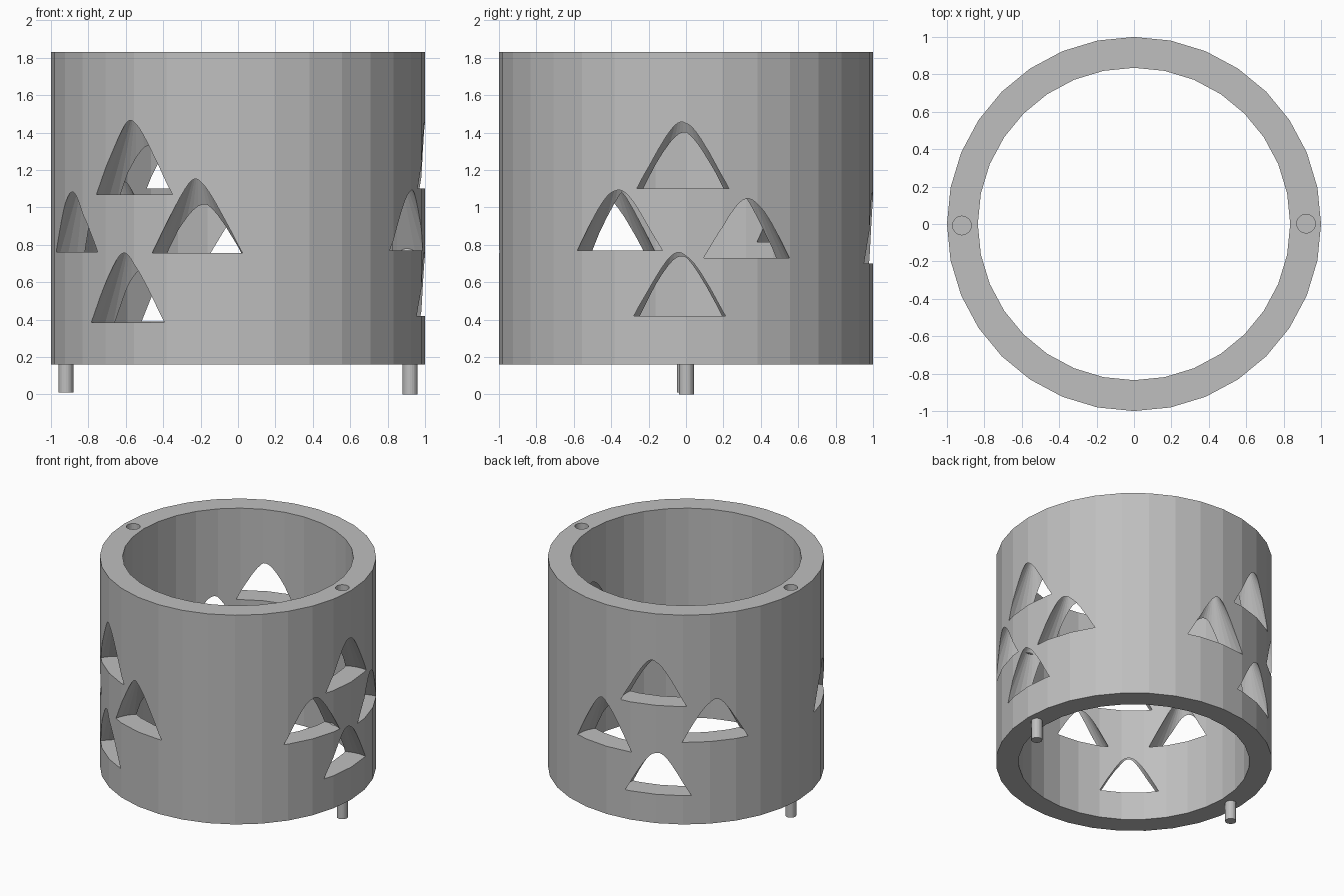
import bpy
import bmesh
from math import cos, sin, radians
from mathutils import Matrix

old = bpy.data.objects.get("Cube")
if old:
    bpy.data.objects.remove(old, do_unlink=True)

grey = bpy.data.materials.new("plain grey")
grey.use_nodes = True
grey.diffuse_color = (0.52, 0.52, 0.52, 1)
grey.node_tree.nodes["Principled BSDF"].inputs["Base Color"].default_value = grey.diffuse_color

OUTER, INNER, BASE, TOP = 1.0, 0.835, 0.16, 1.83
SIDES = 32


def make_object(name, bm):
    mesh = bpy.data.meshes.new(name)
    bmesh.ops.recalc_face_normals(bm, faces=bm.faces)
    bm.to_mesh(mesh)
    bm.free()
    mesh.materials.append(grey)
    obj = bpy.data.objects.new(name, mesh)
    bpy.context.collection.objects.link(obj)
    return obj


def add_cone(bm, x, y, z0, z1, r0, r1, sides=SIDES):
    bmesh.ops.create_cone(bm, cap_ends=True, segments=sides, radius1=r0, radius2=r1,
                          depth=z1 - z0, matrix=Matrix.Translation((x, y, (z0 + z1) / 2)))


# Ring wall: a closed rectangular section swept around the axis
bm = bmesh.new()
rings = []
for r, z in ((OUTER, BASE), (OUTER, TOP), (INNER, TOP), (INNER, BASE)):
    rings.append([bm.verts.new((r * cos(radians(360 * i / SIDES)),
                                r * sin(radians(360 * i / SIDES)), z)) for i in range(SIDES)])
for k in range(4):
    a, b = rings[k], rings[(k + 1) % 4]
    for i in range(SIDES):
        j = (i + 1) % SIDES
        bm.faces.new((a[i], a[j], b[j], b[i]))
wall = make_object("ring_wall", bm)

# Upright cone cutters in three clusters: angle, distance from axis, base height
CONES = (
    (-1, 0.93, 1.10), (-21.5, 0.913, 0.77), (19.6, 0.908, 0.73), (-2, 0.92, 0.42),
    (235, 0.95, 1.07), (207, 0.91, 0.76), (257, 0.95, 0.755), (232.4, 0.935, 0.385),
    (111, 0.93, 1.10), (87.5, 0.94, 0.70), (137.5, 0.918, 0.815), (113, 0.918, 0.39),
)
bm = bmesh.new()
for angle, dist, z in CONES:
    t = radians(angle)
    add_cone(bm, dist * cos(t), dist * sin(t), z, z + 0.49, 0.25, 0)

# Sockets in the top rim, placed above the pegs
PEGS = ((-0.92, -0.008, 0.01), (0.92, 0.002, 0.0))
for x, y, z in PEGS:
    add_cone(bm, x, y, TOP - 0.16, TOP + 0.05, 0.05, 0.05, 24)
cutter = make_object("opening_cutter", bm)
cutter.hide_render = True

mod = wall.modifiers.new("openings", "BOOLEAN")
mod.operation = "DIFFERENCE"
mod.solver = "EXACT"
mod.object = cutter
bpy.context.view_layer.objects.active = wall
bpy.ops.object.modifier_apply(modifier=mod.name)
bpy.data.objects.remove(cutter, do_unlink=True)

# Locating pegs under the wall
for name, (x, y, z) in zip(("right_peg", "left_peg"), PEGS):
    bm = bmesh.new()
    add_cone(bm, x, y, z, BASE + 0.02, 0.04, 0.04, 24)
    make_object(name, bm)
